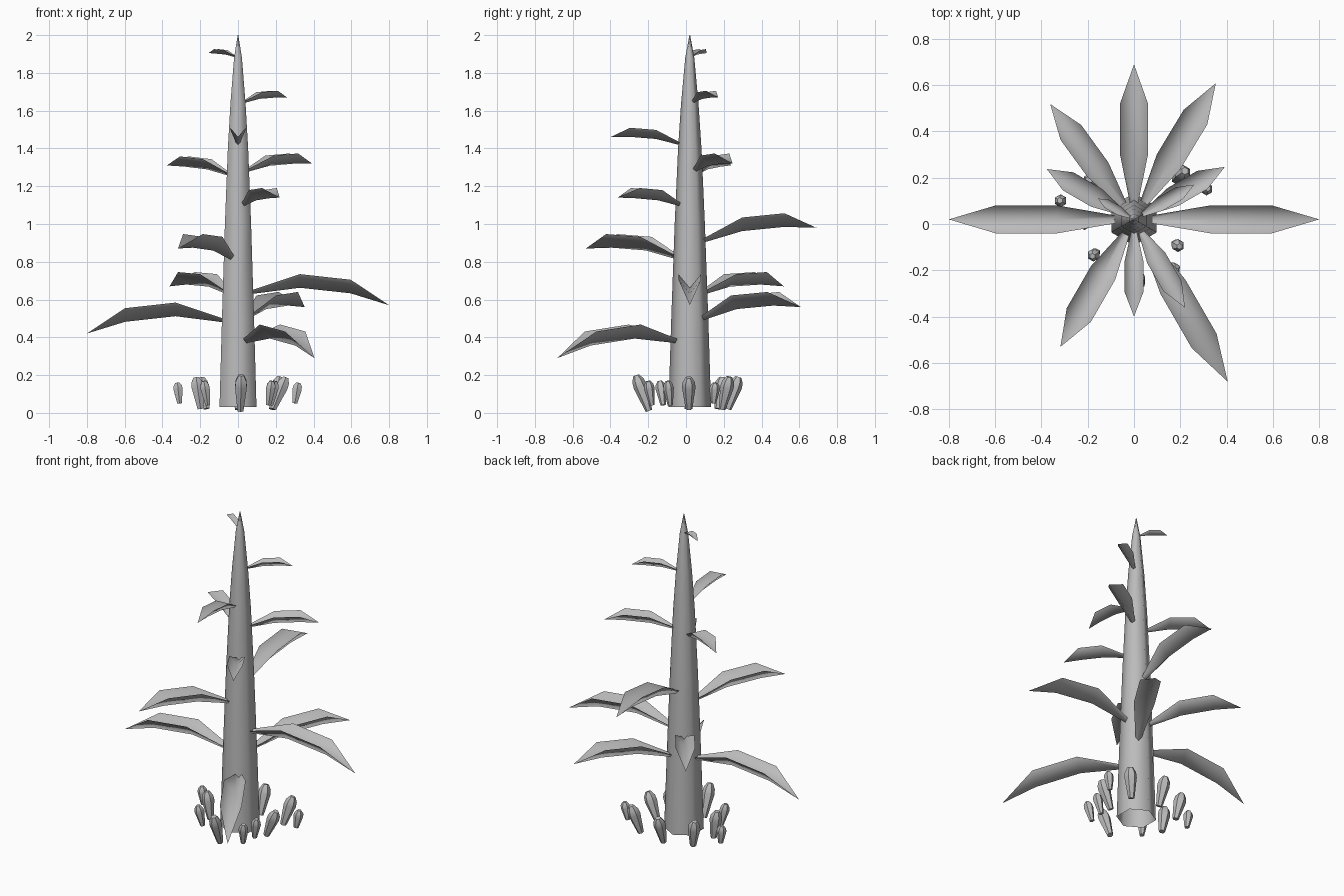
import bpy, math
from mathutils import Vector, Matrix

cube = bpy.data.objects.get("Cube")
if cube:
    bpy.data.objects.remove(cube)

GREY = (0.5, 0.5, 0.5, 1)
grey = bpy.data.materials.new("plain grey")
grey.use_nodes = True
grey.diffuse_color = GREY
grey.node_tree.nodes["Principled BSDF"].inputs["Base Color"].default_value = GREY

AXIS = Vector((0, 0.02, 0))  # foot of the trunk


def make(name, verts, faces, smooth_angle):
    mesh = bpy.data.meshes.new(name)
    mesh.from_pydata(verts, [], faces)
    mesh.materials.append(grey)
    ob = bpy.data.objects.new(name, mesh)
    bpy.context.collection.objects.link(ob)
    bpy.ops.object.select_all(action='DESELECT')
    ob.select_set(True)
    bpy.context.view_layer.objects.active = ob
    bpy.ops.object.shade_smooth_by_angle(angle=math.radians(smooth_angle))
    return ob


def lathe(name, profile, sides, smooth_angle, caps=True):
    """Rings of (radius, height) joined from the bottom up."""
    verts, faces = [], []
    for r, z in profile:
        for i in range(sides):
            a = math.pi / 2 + math.tau * i / sides
            verts.append((r * math.cos(a), r * math.sin(a), z))
    for k in range(len(profile) - 1):
        for i in range(sides):
            j = (i + 1) % sides
            a, b = k * sides, (k + 1) * sides
            faces.append((a + i, a + j, b + j, b + i))
    if caps:
        faces.append(tuple(reversed(range(sides))))
        faces.append(tuple(range(len(verts) - sides, len(verts))))
    return make(name, verts, faces, smooth_angle)


# Trunk: tall six-sided taper, open underneath
TRUNK = [(0.113, 0.03), (0.098, 0.5), (0.08, 1.0), (0.062, 1.4),
         (0.046, 1.64), (0.024, 1.88), (0.002, 2.0)]
trunk = lathe("trunk", TRUNK, 6, 80, caps=False)
trunk.location = AXIS


def trunk_radius(z):
    for (r0, z0), (r1, z1) in zip(TRUNK, TRUNK[1:]):
        if z <= z1:
            return r0 + (r1 - r0) * (z - z0) / (z1 - z0)
    return 0


# Fronds: arched sheets folded into a V, edges higher than the spine
def frond(name, azimuth, base_z, tip_r, tip_z, half):
    start = trunk_radius(base_z) * 0.8
    length = tip_r - start
    rows = [(0, 0.28, 0), (0.35, 1, 0.155), (0.72, 1, 0.155)]
    verts, faces = [], []
    for t, w, arch in rows:
        r = start + length * t
        z = base_z + (tip_z - base_z) * t + arch * length
        for side in (-1, 0, 1):
            drop = 0 if side else 1.2 * half * w
            verts.append((r, side * half * w, z - drop))
    verts.append((tip_r, 0, tip_z))
    for k in (0, 3):
        for s in (0, 1):
            faces.append((k + s, k + s + 3, k + s + 4, k + s + 1))
    faces += [(6, 9, 7), (7, 9, 8)]
    ob = make(name, verts, faces, 180)
    ob.location = AXIS
    ob.rotation_euler.z = math.radians(azimuth)


# azimuth, base height, tip radius, tip height, half width
FRONDS = [
    (300, 0.39, 0.81, 0.29, 0.062), (180, 0.50, 0.80, 0.42, 0.06),
    (59, 0.51, 0.686, 0.56, 0.06), (0, 0.65, 0.80, 0.57, 0.06),
    (126, 0.64, 0.616, 0.67, 0.055), (240, 0.83, 0.636, 0.87, 0.06),
    (90, 0.92, 0.67, 0.98, 0.06), (300, 1.11, 0.44, 1.14, 0.045),
    (150, 1.27, 0.435, 1.31, 0.045), (30, 1.29, 0.453, 1.32, 0.045),
    (270, 1.43, 0.42, 1.46, 0.04), (30, 1.65, 0.30, 1.67, 0.03),
    (150, 1.89, 0.18, 1.905, 0.02),
]
for n, spec in enumerate(FRONDS):
    frond(f"frond_{n + 1}", *spec)


# Sprouts: blunt buds ringed round the trunk, leaning outward
def sprout(name, x, y, height, lean):
    w = 0.036 if height > 0.15 else 0.028
    ob = lathe(name, [(w * 0.5, -height / 2), (w, height * 0.18),
                      (w * 0.9, height * 0.35), (w * 0.45, height / 2)], 6, 45)
    out = Vector((x, y, 0)) - AXIS
    tilt = Matrix.Rotation(math.radians(lean), 4, Vector((0, 0, 1)).cross(out))
    ob.matrix_world = Matrix.Translation((x, y, 0.105)) @ tilt


SPROUTS = [
    (0.015, -0.23, 0.2, 20), (0.22, 0.015, 0.18, 22), (0.2, 0.21, 0.18, 18),
    (0.0, 0.25, 0.18, 18), (-0.21, 0.01, 0.17, 8), (-0.18, 0.18, 0.17, 12),
    (-0.315, 0.10, 0.11, 6), (-0.17, -0.13, 0.13, 12), (0.185, -0.09, 0.13, 12),
    (0.31, 0.15, 0.11, 10), (0.17, -0.19, 0.13, 12),
]
for n, spec in enumerate(SPROUTS):
    sprout(f"sprout_{n + 1}", *spec)
